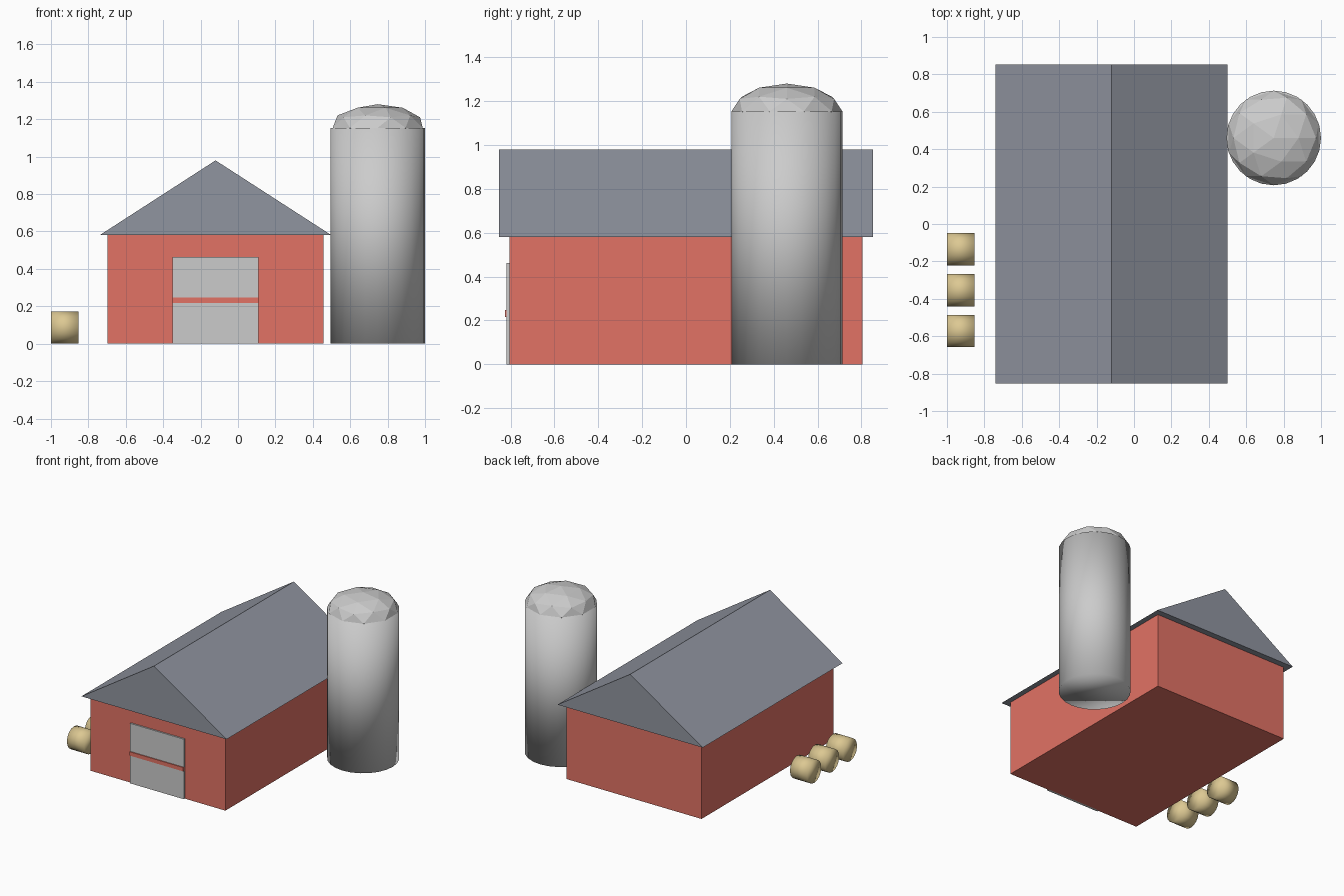
import bpy, bmesh
from math import pi

if "Cube" in bpy.data.objects:
    bpy.data.objects.remove(bpy.data.objects["Cube"])


def material(name, color):
    m = bpy.data.materials.new(name)
    m.diffuse_color = (*color, 1)
    m.use_nodes = True
    m.node_tree.nodes["Principled BSDF"].inputs["Base Color"].default_value = m.diffuse_color
    return m


RED = material("barn_red", (0.76, 0.17, 0.13))
SLATE = material("roof_slate", (0.28, 0.30, 0.35))
STRAW = material("straw", (0.72, 0.58, 0.29))


def finish(name, mat=None):
    ob = bpy.context.object
    ob.name = name
    if mat:
        ob.data.materials.append(mat)
    return ob


def box(name, x, y, z, mat=None):
    """Box from (min, max) ranges."""
    bpy.ops.mesh.primitive_cube_add(size=1, location=[sum(r) / 2 for r in (x, y, z)])
    ob = finish(name, mat)
    ob.scale = [r[1] - r[0] for r in (x, y, z)]
    return ob


def cylinder(name, sides, radius, depth, loc, rot=(0, 0, 0), mat=None):
    bpy.ops.mesh.primitive_cylinder_add(vertices=sides, radius=radius, depth=depth,
                                        location=loc, rotation=rot)
    bpy.ops.object.shade_smooth()
    return finish(name, mat)


# Barn walls
CX = -0.12
box("barn_walls", (CX - 0.577, CX + 0.577), (-0.806, 0.806), (0, 0.58), RED)

# Gable roof: extruded triangle
bm = bmesh.new()
profile = [(CX - 0.62, 0.58), (CX + 0.62, 0.58), (CX, 0.98)]
face = bm.faces.new([bm.verts.new((x, -0.853, z)) for x, z in profile])
ext = bmesh.ops.extrude_face_region(bm, geom=[face])
bmesh.ops.translate(bm, vec=(0, 1.706, 0),
                    verts=[g for g in ext["geom"] if isinstance(g, bmesh.types.BMVert)])
bmesh.ops.recalc_face_normals(bm, faces=bm.faces)
mesh = bpy.data.meshes.new("roof")
bm.to_mesh(mesh)
bm.free()
mesh.materials.append(SLATE)
bpy.context.collection.objects.link(bpy.data.objects.new("roof", mesh))

# Barn door with a crossbar
box("door", (CX - 0.23, CX + 0.23), (-0.818, -0.80), (0, 0.463))
box("door_crossbar", (CX - 0.23, CX + 0.23), (-0.825, -0.81), (0.217, 0.247), RED)

# Silo and its faceted, flattened dome
SX, SY, SR, SH = 0.747, 0.46, 0.253, 1.154
cylinder("silo", 24, SR, SH, (SX, SY, SH / 2))
bpy.ops.mesh.primitive_ico_sphere_add(subdivisions=2, radius=SR, location=(SX, SY, SH))
finish("silo_dome").scale.z = 0.5

# Row of hay bales lying along x
for i in range(3):
    cylinder(f"hay_bale_{i + 1}", 16, 0.0865, 0.146,
             (-0.927, -0.572 + 0.2185 * i, 0.0865), (0, pi / 2, 0), STRAW)
